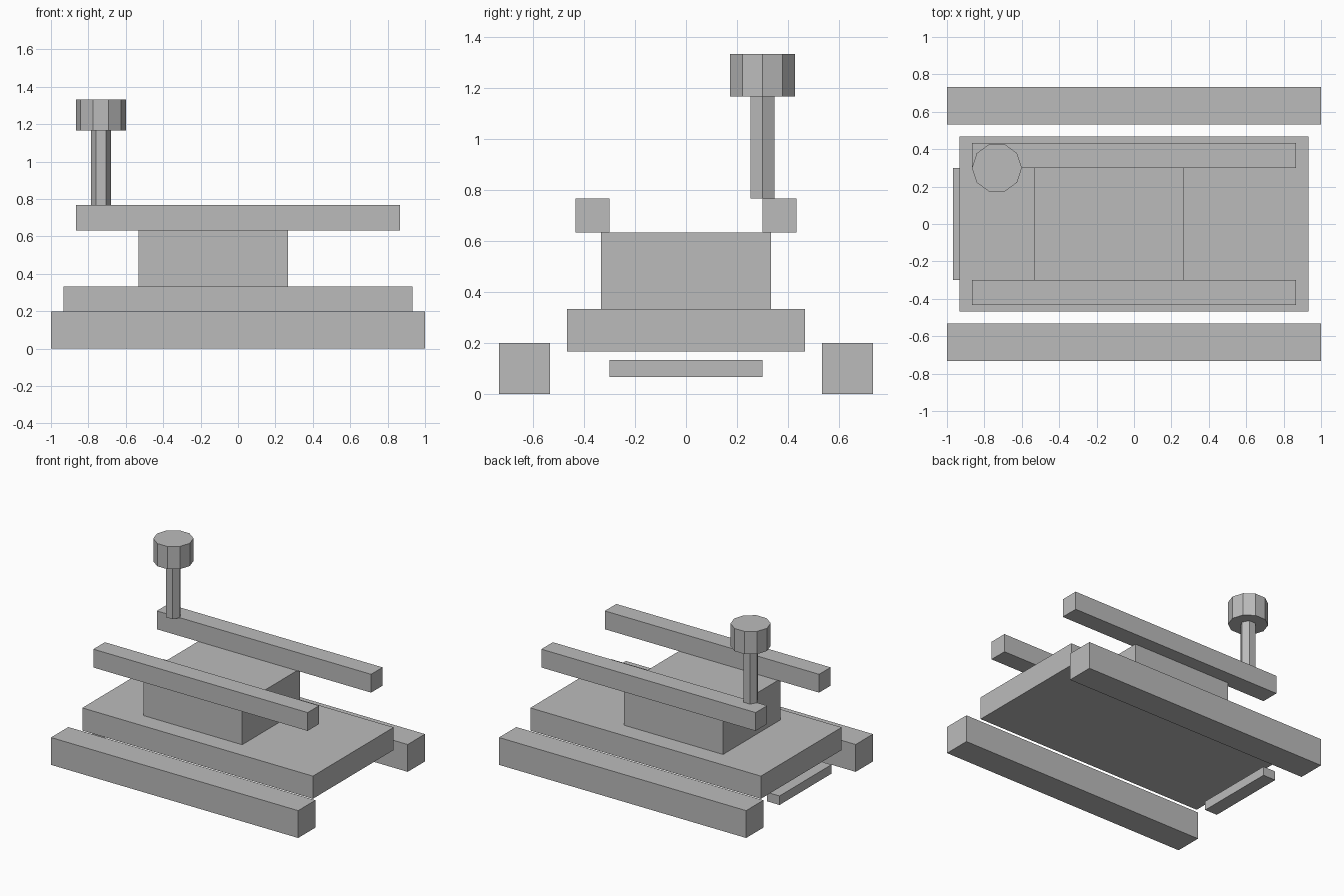
import bpy, bmesh, math
from mathutils import Matrix

if "Cube" in bpy.data.objects:
    bpy.data.objects.remove(bpy.data.objects["Cube"])

grey = bpy.data.materials.new("plain_grey")
grey.diffuse_color = (0.5, 0.5, 0.5, 1)
grey.use_nodes = True
grey.node_tree.nodes["Principled BSDF"].inputs["Base Color"].default_value = grey.diffuse_color


def finish(name, bm):
    mesh = bpy.data.meshes.new(name)
    bm.to_mesh(mesh)
    bm.free()
    mesh.materials.append(grey)
    obj = bpy.data.objects.new(name, mesh)
    bpy.context.collection.objects.link(obj)
    return obj


def box(name, x, y, z):
    """Box from (min, max) ranges."""
    bm = bmesh.new()
    size = Matrix.Diagonal((x[1] - x[0], y[1] - y[0], z[1] - z[0], 1))
    centre = Matrix.Translation([sum(r) / 2 for r in (x, y, z)])
    bmesh.ops.create_cube(bm, size=1, matrix=centre @ size)
    return finish(name, bm)


def prism(name, sides, radius, x, y, z):
    """Upright flat-sided cylinder with a corner pointing along +x."""
    bm = bmesh.new()
    ring = [bm.verts.new((x + radius * math.cos(2 * math.pi * i / sides),
                          y + radius * math.sin(2 * math.pi * i / sides), z[0]))
            for i in range(sides)]
    base = bm.faces.new(ring)
    ext = bmesh.ops.extrude_face_region(bm, geom=[base], use_keep_orig=True)
    top = [v for v in ext["geom"] if isinstance(v, bmesh.types.BMVert)]
    bmesh.ops.translate(bm, verts=top, vec=(0, 0, z[1] - z[0]))
    bmesh.ops.recalc_face_normals(bm, faces=bm.faces)
    return finish(name, bm)


# Body
box("hull", (-0.933, 0.933), (-0.467, 0.467), (0.167, 0.333))
box("cabin_block", (-0.533, 0.267), (-0.333, 0.333), (0.333, 0.633))
box("end_bar", (-0.967, -0.867), (-0.3, 0.3), (0.067, 0.133))

# Mirrored side runners and upper rails
for side, s in (("front", -1), ("back", 1)):
    box(side + "_runner", (-1, 1), sorted((s * 0.533, s * 0.733)), (0, 0.2))
    box(side + "_rail", (-0.867, 0.867), sorted((s * 0.3, s * 0.433)), (0.633, 0.767))

# Chimney post and cap
prism("post", 6, 0.0533, -0.733, 0.3, (0.767, 1.167))
prism("post_cap", 10, 0.1333, -0.733, 0.3, (1.167, 1.333))
